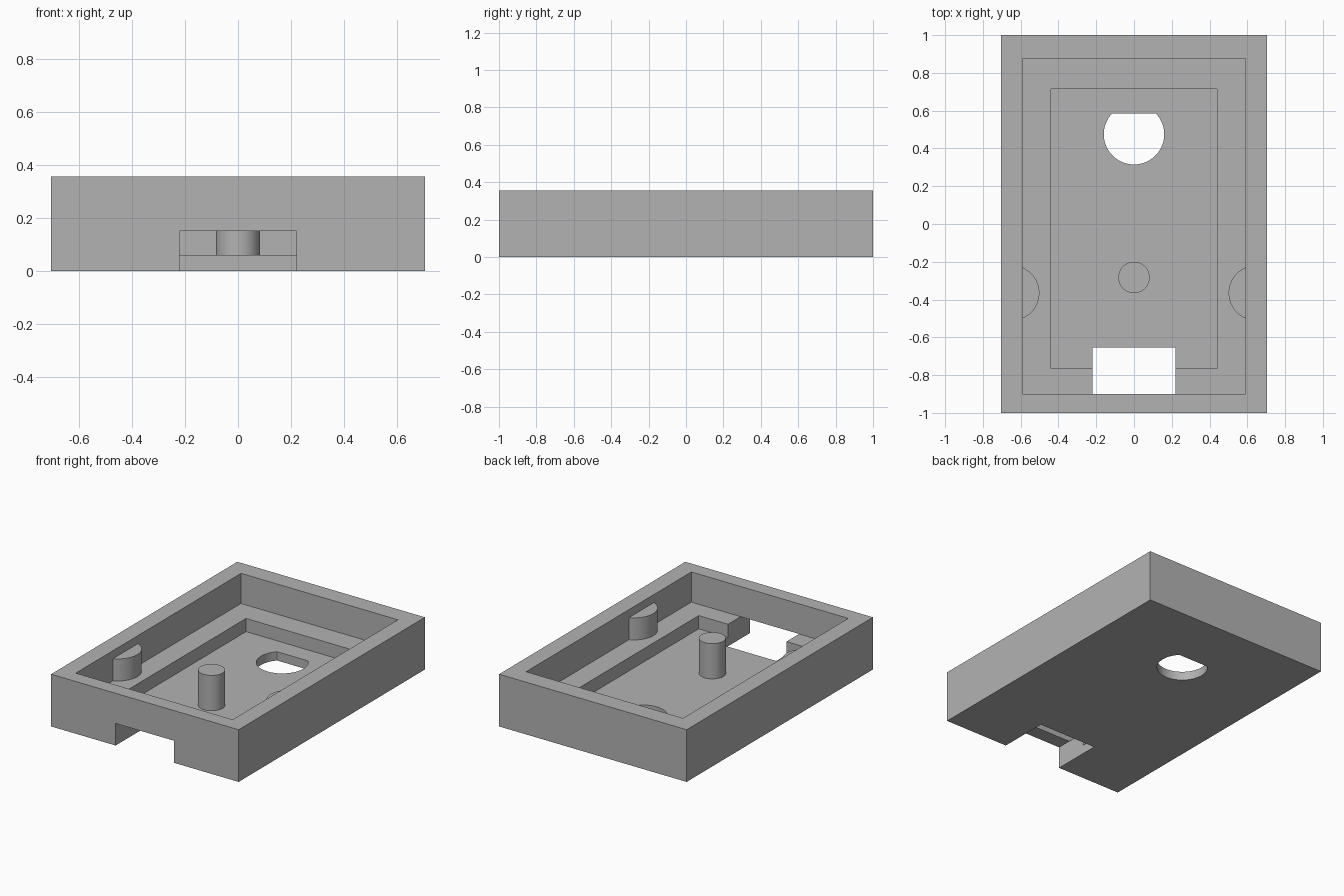
import bpy, bmesh, math

if "Cube" in bpy.data.objects:
    bpy.data.objects.remove(bpy.data.objects["Cube"])

grey = bpy.data.materials.new("plain grey")
grey.diffuse_color = (0.45, 0.45, 0.45, 1)
grey.use_nodes = True
grey.node_tree.nodes["Principled BSDF"].inputs["Base Color"].default_value = grey.diffuse_color


def prism(name, outline, z0, z1):
    """Extrude a counter-clockwise outline from z0 to z1."""
    bm = bmesh.new()
    base = bm.faces.new([bm.verts.new((x, y, z0)) for x, y in outline])
    ext = bmesh.ops.extrude_face_region(bm, geom=[base], use_keep_orig=True)
    for v in ext["geom"]:
        if isinstance(v, bmesh.types.BMVert):
            v.co.z = z1
    bmesh.ops.recalc_face_normals(bm, faces=bm.faces[:])
    mesh = bpy.data.meshes.new(name)
    bm.to_mesh(mesh)
    bm.free()
    mesh.materials.append(grey)
    ob = bpy.data.objects.new(name, mesh)
    bpy.context.collection.objects.link(ob)
    return ob


def rect(x, y0, y1):
    return [(-x, y0), (x, y0), (x, y1), (-x, y1)]


def arc(cx, cy, r, a0, a1, n):
    return [(cx + r * math.cos(a0 + (a1 - a0) * i / n),
             cy + r * math.sin(a0 + (a1 - a0) * i / n)) for i in range(n + 1)]


def smooth(ob):
    bpy.ops.object.select_all(action='DESELECT')
    ob.select_set(True)
    bpy.context.view_layer.objects.active = ob
    bpy.ops.object.shade_smooth_by_angle(angle=math.radians(30))


# Open tray body
tray = prism("tray", rect(0.705, -1, 1), 0, 0.355)

# Cutters: upper pocket, lower pocket, front slot, D-shaped floor hole
flat = math.asin(0.11 / 0.16)
cutters = [
    prism("upper_pocket_cutter", rect(0.59, -0.9, 0.875), 0.15, 0.5),
    prism("lower_pocket_cutter", rect(0.44, -0.765, 0.715), 0.06, 0.4),
    prism("front_slot_cutter", rect(0.22, -1.1, -0.655), -0.1, 0.15),
    prism("floor_hole_cutter",
          arc(0, 0.475, 0.16, math.pi - flat, 2 * math.pi + flat, 56), -0.1, 0.1),
]
for c in cutters:
    mod = tray.modifiers.new(c.name, 'BOOLEAN')
    mod.operation = 'DIFFERENCE'
    mod.solver = 'EXACT'
    mod.object = c

# Bake the cuts, then remove the cutters
bpy.context.view_layer.update()
cut = bpy.data.meshes.new_from_object(
    tray.evaluated_get(bpy.context.evaluated_depsgraph_get()))
tray.modifiers.clear()
tray.data = cut
for c in cutters:
    bpy.data.objects.remove(c)
smooth(tray)

# Round post standing on the floor
smooth(prism("centre_post", arc(0, -0.283, 0.083, 0, 2 * math.pi, 48)[:-1], 0.055, 0.30))

# Rounded side lugs standing on the ledge against the walls
half = math.acos(0.052 / 0.146)
for side, mid in (("left", 0), ("right", math.pi)):
    cx = -0.647 if side == "left" else 0.647
    smooth(prism(side + "_lug",
                 arc(cx, -0.365, 0.146, mid - half, mid + half, 32), 0.145, 0.30))
